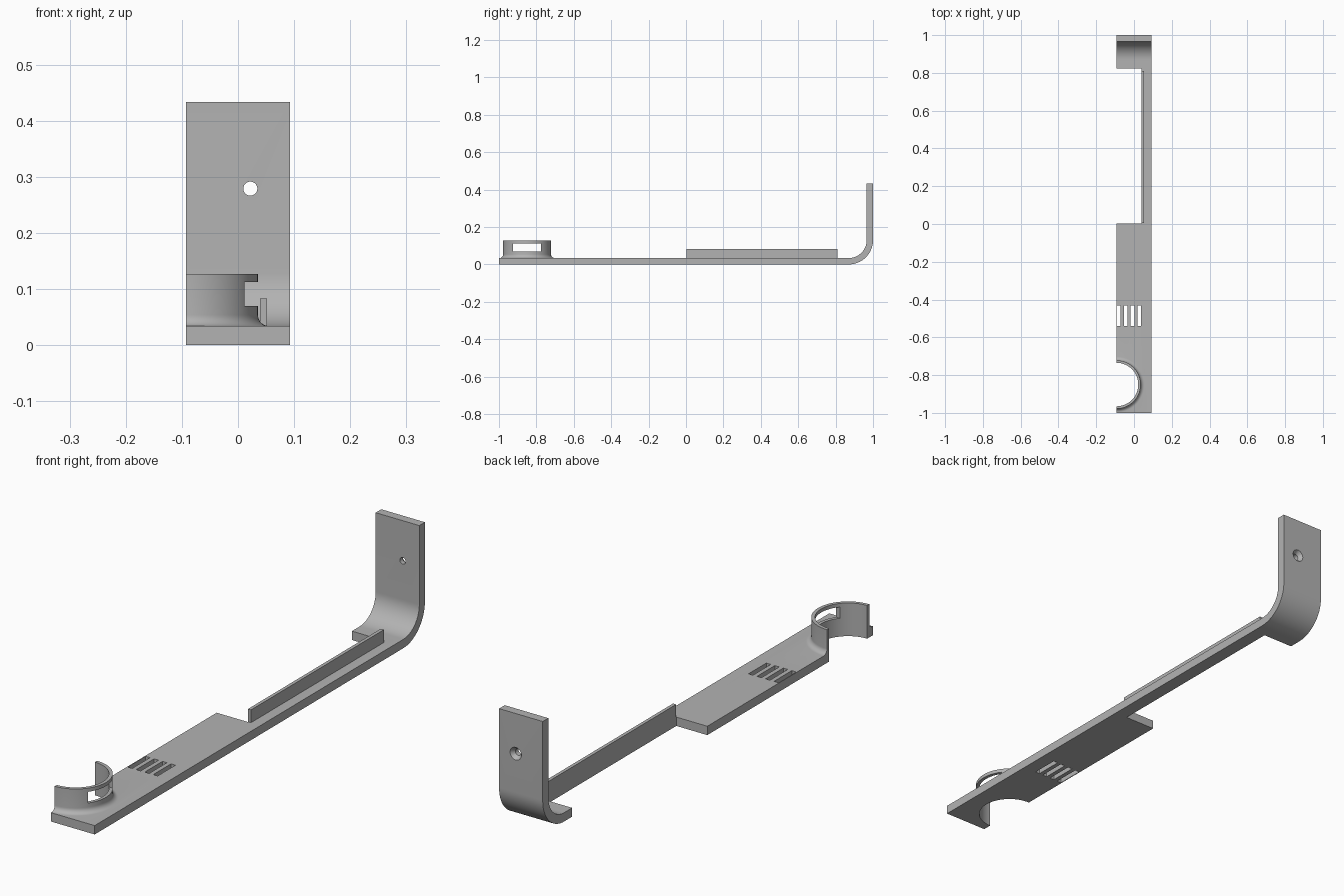
import bpy, bmesh, math
from mathutils import Matrix, Vector

if "Cube" in bpy.data.objects:
    bpy.data.objects.remove(bpy.data.objects["Cube"])

W, T, H = 0.0925, 0.034, 0.433      # half width, thickness, bracket height
RING_Y, R_IN, R_OUT, RING_TOP = -0.85, 0.115, 0.128, 0.127

grey = bpy.data.materials.new("light grey")
grey.diffuse_color = (0.45, 0.45, 0.45, 1)
grey.use_nodes = True
grey.node_tree.nodes["Principled BSDF"].inputs["Base Color"].default_value = grey.diffuse_color


def finish(name, bm):
    bmesh.ops.recalc_face_normals(bm, faces=bm.faces)
    mesh = bpy.data.meshes.new(name)
    bm.to_mesh(mesh)
    bm.free()
    mesh.materials.append(grey)
    ob = bpy.data.objects.new(name, mesh)
    bpy.context.collection.objects.link(ob)
    return ob


def box(name, x0, x1, y0, y1, z0, z1):
    bm = bmesh.new()
    bmesh.ops.create_cube(bm, size=1)
    for v in bm.verts:
        v.co = Vector(((x0, x1)[v.co.x > 0], (y0, y1)[v.co.y > 0], (z0, z1)[v.co.z > 0]))
    return finish(name, bm)


def cone(name, r1, r2, depth, matrix, segments):
    bm = bmesh.new()
    bmesh.ops.create_cone(bm, cap_ends=True, segments=segments, radius1=r1,
                          radius2=r2, depth=depth, matrix=matrix)
    return finish(name, bm)


def combine(target, other, operation):
    other.hide_render = True
    mod = target.modifiers.new(operation, 'BOOLEAN')
    mod.object, mod.operation, mod.solver = other, operation, 'EXACT'
    bpy.context.view_layer.objects.active = target
    bpy.ops.object.modifier_apply(modifier=mod.name)
    bpy.data.objects.remove(other)


def arc(cx, cy, r, a0, a1, n):
    return [(cx + r * math.cos(math.radians(a0 + (a1 - a0) * i / n)),
             cy + r * math.sin(math.radians(a0 + (a1 - a0) * i / n))) for i in range(n + 1)]


# Base strip and bent upright: side profile (y, z) swept across x
RB = 0.13
profile = ([(-1, 0)] + arc(1 - RB, RB, RB, -90, 0, 20) + [(1, H), (1 - T, H)]
           + arc(1 - RB, RB, RB - T, 0, -90, 20) + [(-1, T)])
bm = bmesh.new()
face = bm.faces.new([bm.verts.new((-0.25, y, z)) for y, z in profile])
ext = bmesh.ops.extrude_face_region(bm, geom=[face])
bmesh.ops.translate(bm, vec=(0.25 + W, 0, 0),
                    verts=[g for g in ext["geom"] if isinstance(g, bmesh.types.BMVert)])
holder = finish("wall_holder", bm)

# Cup ring with a fillet at its foot, turned around the vertical axis
F = 0.02
section = ([(R_IN - 0.01, 0.01), (R_IN - 0.01, RING_TOP), (R_OUT, RING_TOP)]
           + arc(R_OUT + F, T + F, F, 180, 270, 8) + [(R_OUT + F, 0.01)])
bm = bmesh.new()
N = 96
rows = []
for i in range(N):
    a = 2 * math.pi * i / N
    rows.append([bm.verts.new((-W + r * math.cos(a), RING_Y + r * math.sin(a), z))
                 for r, z in section])
for i in range(N):
    a, b = rows[i], rows[(i + 1) % N]
    for j in range(len(section)):
        k = (j + 1) % len(section)
        bm.faces.new((a[j], b[j], b[k], a[k]))
combine(holder, finish("cup_ring", bm), 'UNION')

# Upright rail along the narrow arm
combine(holder, box("rail", 0.032, 0.052, 0.004, 0.81, 0.015, 0.083), 'UNION')

# Round opening and side window of the cup ring
combine(holder, cone("cup_hole", R_IN, R_IN, 0.6,
                     Matrix.Translation((-W, RING_Y, 0.1)), 96), 'DIFFERENCE')
combine(holder, box("ring_window", -0.04, 0.1, -0.925, -0.775, 0.07, 0.113), 'DIFFERENCE')

# Long side notch that leaves the narrow arm
combine(holder, box("notch", -0.4, 0.039, 0.003, 0.822, -0.1, 0.2), 'DIFFERENCE')

# Four vent slots
for i in range(4):
    x = -0.080 + 0.036 * i
    combine(holder, box("slot", x - 0.0095, x + 0.0095, -0.54, -0.432, -0.1, 0.1), 'DIFFERENCE')

# Screw hole, countersunk from the back
turn = Matrix.Rotation(-math.pi / 2, 4, 'X')
combine(holder, cone("screw_hole", 0.0125, 0.0125, 0.2,
                     Matrix.Translation((0.022, 0.98, 0.279)) @ turn, 32), 'DIFFERENCE')
combine(holder, cone("countersink", 0.011, 0.0255, 0.02,
                     Matrix.Translation((0.022, 0.992, 0.279)) @ turn, 32), 'DIFFERENCE')

# Trim everything flush with the left side
combine(holder, box("trim", -0.6, -W, -1.5, 1.5, -0.5, 1), 'DIFFERENCE')

bpy.ops.object.select_all(action='DESELECT')
holder.select_set(True)
bpy.context.view_layer.objects.active = holder
bpy.ops.object.shade_smooth_by_angle(angle=math.radians(30))
